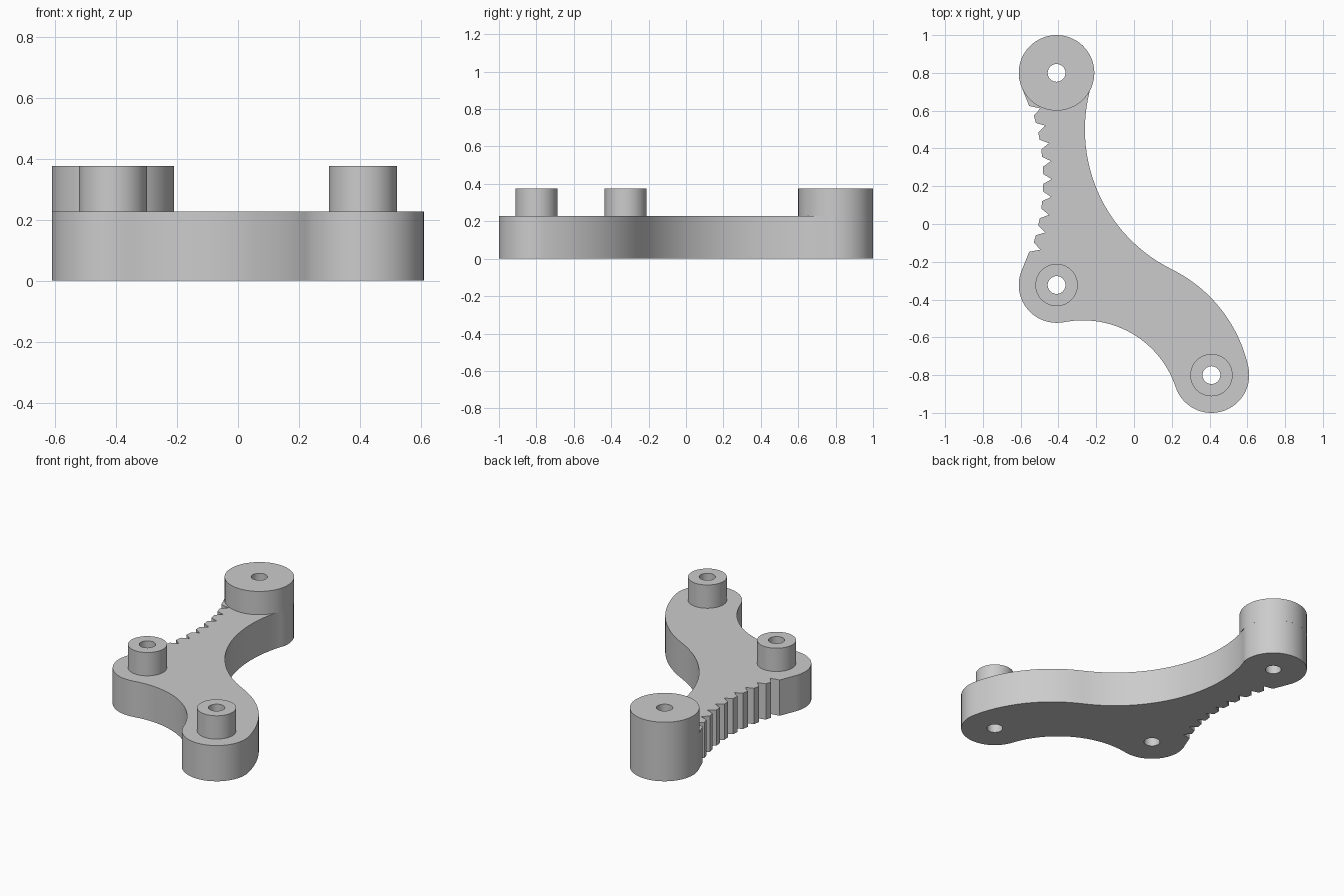
import bpy
from math import sin, cos, radians, pi, atan2

cube = bpy.data.objects.get("Cube")
if cube:
    bpy.data.objects.remove(cube, do_unlink=True)

# One plain grey material
GREY = (0.6, 0.6, 0.6, 1.0)
grey = bpy.data.materials.new("plain_grey")
grey.use_nodes = True
grey.diffuse_color = GREY
grey.node_tree.nodes["Principled BSDF"].inputs["Base Color"].default_value = GREY

# Pivot centres and main sizes
TOP, CORNER, FOOT = (-0.41, 0.80), (-0.41, -0.323), (0.41, -0.80)
LOBE, BOSS, HOLE = 0.20, 0.112, 0.047
PLATE_Z, BOSS_Z = 0.227, 0.375


def arc(centre, radius, start, end, steps=28):
    """Points on an arc, angles in degrees."""
    angles = [radians(start + (end - start) * i / steps) for i in range(steps + 1)]
    return [(centre[0] + radius * cos(a), centre[1] + radius * sin(a)) for a in angles]


def circle(centre, radius):
    return arc(centre, radius, 0, 360, 64)[:-1]


def heading(a, b):
    """Direction from a to b in degrees."""
    return atan2(b[1] - a[1], b[0] - a[0]) * 180 / pi


def extrude_profile(name, loops, z0, z1):
    """Solid prism from an outer loop and its hole loops."""
    curve = bpy.data.curves.new(name + "_profile", "CURVE")
    curve.dimensions = "2D"
    curve.fill_mode = "BOTH"
    curve.extrude = (z1 - z0) / 2
    for loop in loops:
        spline = curve.splines.new("POLY")
        spline.points.add(len(loop) - 1)
        for point, (x, y) in zip(spline.points, loop):
            point.co = (x, y, 0, 1)
        spline.use_cyclic_u = True
    helper = bpy.data.objects.new(name + "_helper", curve)
    bpy.context.collection.objects.link(helper)
    bpy.context.view_layer.update()
    graph = bpy.context.evaluated_depsgraph_get()
    mesh = bpy.data.meshes.new_from_object(helper.evaluated_get(graph))
    bpy.data.objects.remove(helper, do_unlink=True)
    for v in mesh.vertices:
        v.co.z += (z0 + z1) / 2
    mesh.materials.clear()
    mesh.materials.append(grey)
    obj = bpy.data.objects.new(name, mesh)
    bpy.context.collection.objects.link(obj)
    # Weld the caps to the walls so normals and shading are consistent
    bpy.ops.object.select_all(action="DESELECT")
    obj.select_set(True)
    bpy.context.view_layer.objects.active = obj
    bpy.ops.object.mode_set(mode="EDIT")
    bpy.ops.mesh.select_all(action="SELECT")
    bpy.ops.mesh.remove_doubles(threshold=0.0001)
    bpy.ops.mesh.normals_make_consistent(inside=False)
    bpy.ops.object.mode_set(mode="OBJECT")
    bpy.ops.object.shade_smooth_by_angle(angle=radians(25))
    return obj


# Tangent arcs that join the three lobes
INNER, OUTER, UNDER = (0.565, 0.50), (-0.135, -0.92), (-0.27, -1.027)
INNER_R, OUTER_R, UNDER_R = 0.825, 0.758, 0.517
blend = heading(OUTER, INNER)
outer_end = heading(OUTER, FOOT)
foot_end = heading(FOOT, UNDER)
corner_start = heading(CORNER, UNDER)

outline = arc(INNER, INNER_R, heading(INNER, TOP) % 360, blend + 180)
outline += arc(OUTER, OUTER_R, blend, outer_end)[1:]
outline += arc(FOOT, LOBE, outer_end, foot_end % 360 - 360)[1:]
outline += arc(UNDER, UNDER_R, heading(UNDER, FOOT), heading(UNDER, CORNER))[1:]
outline += arc(CORNER, LOBE, corner_start, -205)[1:]

# Curved rack: flat-topped teeth between V-shaped notches
RACK, TIP_R, ROOT_R = (-1.62, 0.238), 1.14, 1.185
TEETH, STEP, FLAT = 8, 4.6, 1.0


def rack_point(radius, angle):
    a = radians(angle)
    return (RACK[0] + radius * cos(a), RACK[1] + radius * sin(a))


outline.append((-0.555, -0.147))
for i in range(TEETH + 1):
    a = (i - TEETH / 2) * STEP
    outline.append(rack_point(ROOT_R, a))
    if i < TEETH:
        outline.append(rack_point(TIP_R, a + STEP / 2 - FLAT))
        outline.append(rack_point(TIP_R, a + STEP / 2 + FLAT))
outline.append((-0.555, 0.625))
outline += arc(TOP, LOBE, 205, heading(TOP, INNER))[:-1]

# Base plate with three through holes
pivots = (TOP, CORNER, FOOT)
extrude_profile("lever_plate", [outline] + [circle(p, HOLE) for p in pivots], 0, PLATE_Z)

# Raised bosses around the holes
for name, centre, radius in (("top_boss", TOP, LOBE),
                             ("corner_boss", CORNER, BOSS),
                             ("foot_boss", FOOT, BOSS)):
    extrude_profile(name, [circle(centre, radius), circle(centre, HOLE)], PLATE_Z, BOSS_Z)
